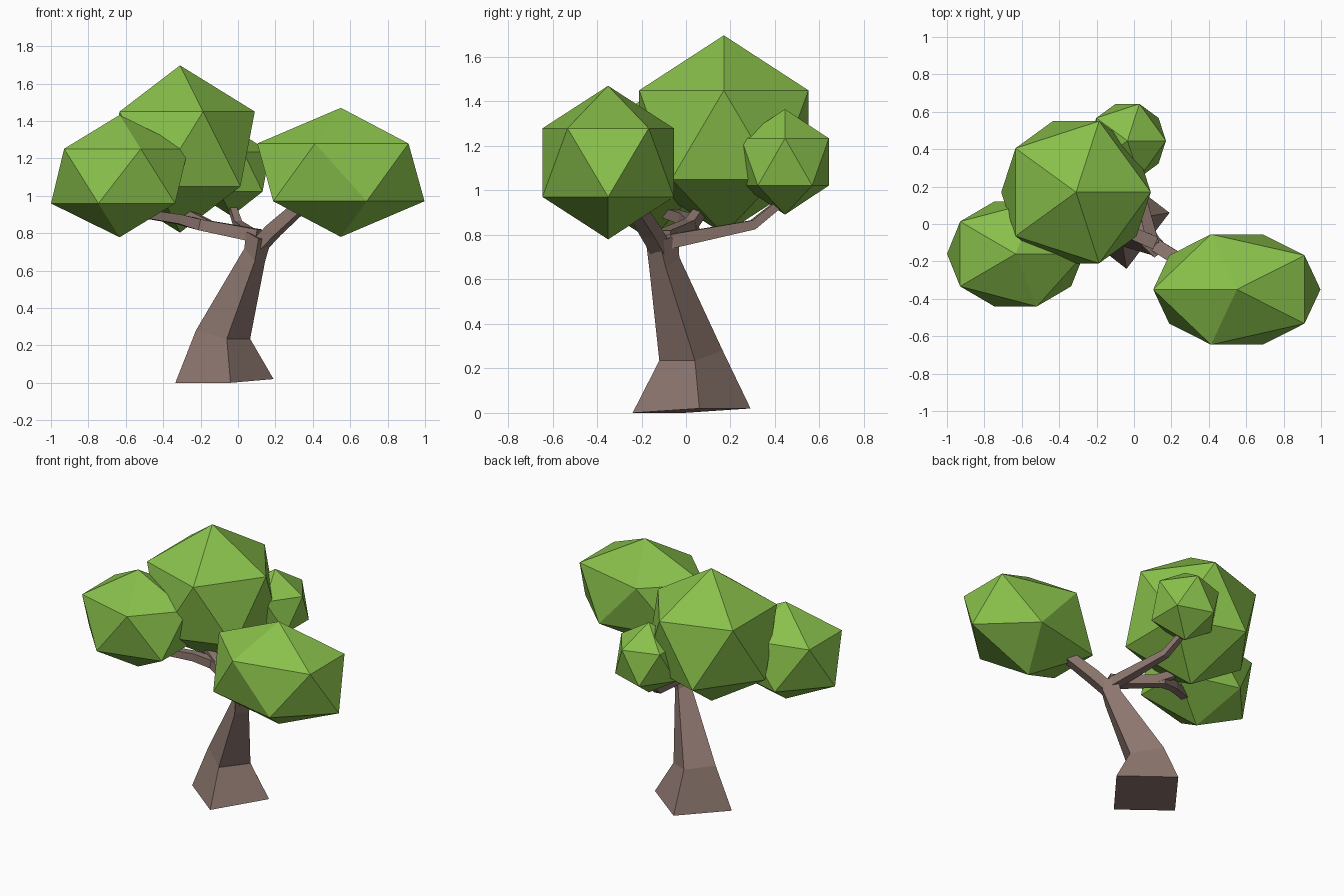
import bpy
import bmesh
import math
from mathutils import Vector, Matrix

cube = bpy.data.objects.get("Cube")
if cube:
    bpy.data.objects.remove(cube, do_unlink=True)


def make_material(name, color):
    mat = bpy.data.materials.new(name)
    mat.use_nodes = True
    mat.diffuse_color = color
    mat.node_tree.nodes["Principled BSDF"].inputs["Base Color"].default_value = color
    return mat


bark = make_material("bark brown", (0.27, 0.185, 0.16, 1))
leaf = make_material("leaf green", (0.25, 0.53, 0.07, 1))


def finish(name, bm, mat):
    bmesh.ops.recalc_face_normals(bm, faces=bm.faces)
    mesh = bpy.data.meshes.new(name)
    bm.to_mesh(mesh)
    bm.free()
    mesh.materials.append(mat)
    obj = bpy.data.objects.new(name, mesh)
    bpy.context.collection.objects.link(obj)
    return obj


def loft(name, rings, mat):
    """Skin a stack of equal-length rings and cap both ends."""
    bm = bmesh.new()
    loops = [[bm.verts.new(p) for p in ring] for ring in rings]
    count = len(loops[0])
    for low, high in zip(loops, loops[1:]):
        for i in range(count):
            j = (i + 1) % count
            bm.faces.new((low[i], low[j], high[j], high[i]))
    bm.faces.new(loops[0])
    bm.faces.new(loops[-1])
    return finish(name, bm, mat)


def branch(name, path, radii):
    """Four-sided tapering limb along a path."""
    pts = [Vector(p) for p in path]
    rings = []
    for k, (p, r) in enumerate(zip(pts, radii)):
        along = pts[min(k + 1, len(pts) - 1)] - pts[max(k - 1, 0)]
        side = along.cross(Vector((0, 0, 1))).normalized()
        up = side.cross(along).normalized()
        angles = [math.pi / 4 + i * math.pi / 2 for i in range(4)]
        rings.append([p + r * (math.cos(a) * side + math.sin(a) * up) for a in angles])
    return loft(name, rings, bark)


def foliage(name, center, size, turn=0):
    bm = bmesh.new()
    bmesh.ops.create_icosphere(bm, subdivisions=1, radius=1)
    bmesh.ops.transform(bm, verts=bm.verts, matrix=Matrix.Translation(center)
                        @ Matrix.Diagonal((*size, 1)) @ Matrix.Rotation(turn, 4, 'Z'))
    return finish(name, bm, leaf)


# Leaning trunk: corners run front, right, back, left
loft("trunk", [
    [(-0.04, -0.24, 0), (0.19, 0.06, 0.02), (-0.11, 0.29, 0.02), (-0.335, -0.01, 0)],
    [(-0.06, -0.12, 0.235), (0.065, 0.04, 0.235), (-0.10, 0.165, 0.28), (-0.225, 0.005, 0.28)],
    [(0.09, -0.165, 0.65), (0.145, -0.09, 0.65), (0.08, -0.03, 0.70), (0.035, -0.10, 0.72)],
    [(0.11, -0.18, 0.77), (0.18, -0.12, 0.77), (0.10, -0.035, 0.80), (0.04, -0.11, 0.81)],
], bark)

# Limbs reaching into each leaf cluster
branch("left_branch", [(0.11, -0.11, 0.73), (0.19, -0.16, 0.815), (0.42, -0.29, 1.02)],
       (0.05, 0.05, 0.04))
branch("right_branch", [(0.11, -0.1, 0.785), (-0.2, 0.03, 0.845), (-0.32, -0.01, 0.875),
                        (-0.55, -0.12, 0.91)], (0.05, 0.042, 0.036, 0.03))
branch("upper_branch", [(-0.16, 0.02, 0.845), (-0.26, 0.06, 0.9), (-0.31, 0.1, 1.0)],
       (0.036, 0.033, 0.03))
branch("back_branch", [(0.1, -0.1, 0.765), (0.0, 0.3, 0.845), (-0.035, 0.43, 0.95)],
       (0.046, 0.03, 0.025))

# Faceted leaf clusters
foliage("left_foliage", (0.55, -0.35, 1.125), (0.5, 0.347, 0.345), math.pi)
foliage("top_foliage", (-0.31, 0.17, 1.25), (0.447, 0.447, 0.447))
foliage("right_foliage", (-0.633, -0.16, 1.105), (0.41, 0.33, 0.327))
foliage("back_foliage", (-0.035, 0.445, 1.128), (0.23, 0.232, 0.237))
